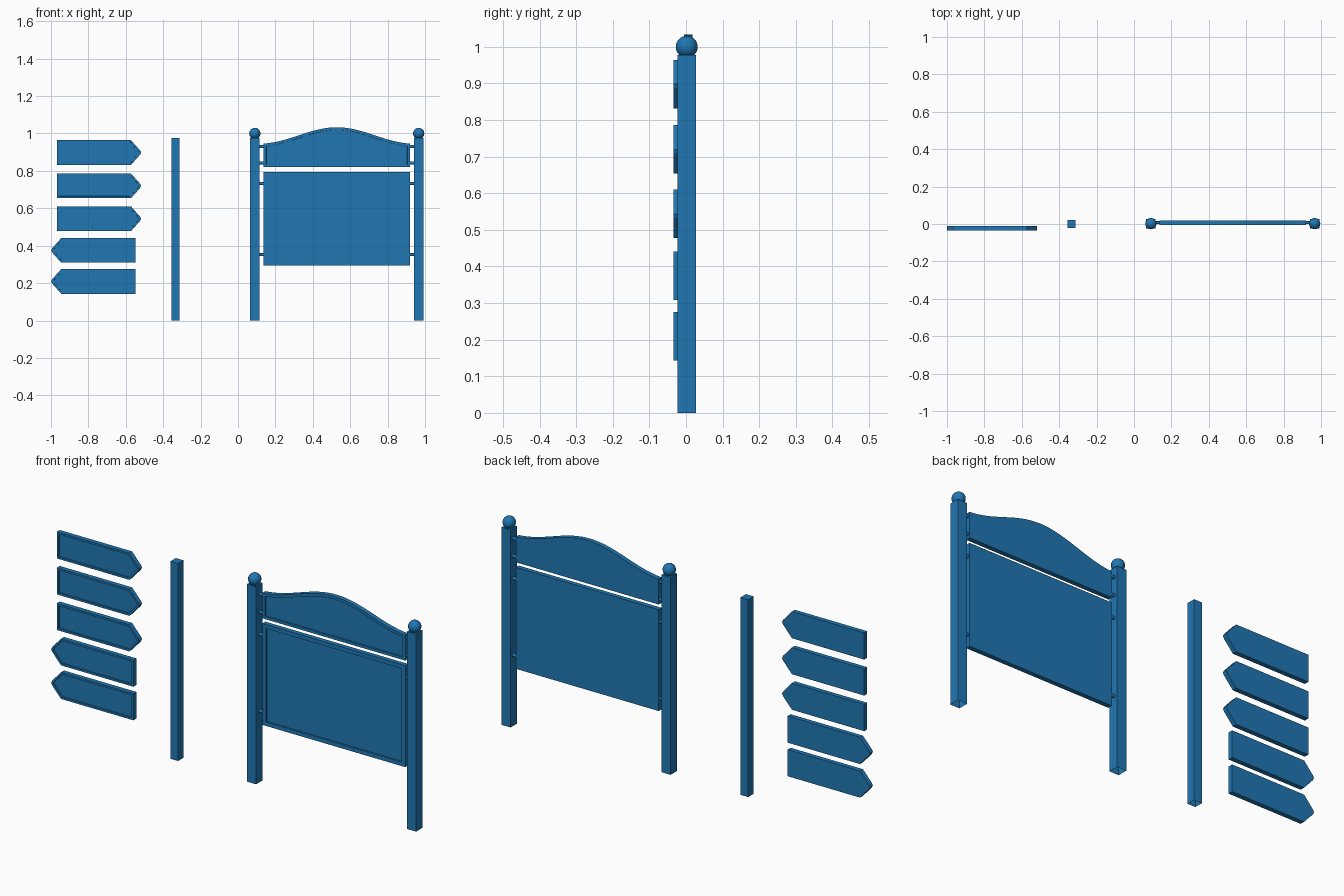
import bpy, bmesh, math

cube = bpy.data.objects.get("Cube")
if cube:
    bpy.data.objects.remove(cube, do_unlink=True)

blue = bpy.data.materials.new("sign_blue")
blue.use_nodes = True
color = (0.014, 0.184, 0.456, 1)
blue.diffuse_color = color
blue.node_tree.nodes["Principled BSDF"].inputs["Base Color"].default_value = color


def finish(name, bm):
    mesh = bpy.data.meshes.new(name)
    bm.to_mesh(mesh)
    bm.free()
    mesh.materials.append(blue)
    obj = bpy.data.objects.new(name, mesh)
    bpy.context.collection.objects.link(obj)
    return obj


def smooth(obj):
    for p in obj.data.polygons:
        p.use_smooth = len(p.vertices) <= 4


def panel(name, outline, y_front, y_back, border, depth=0.006):
    """Extruded x/z outline with a sunken field on its front."""
    bm = bmesh.new()
    front = [bm.verts.new((x, y_front, z)) for x, z in outline]
    back = [bm.verts.new((x, y_back, z)) for x, z in outline]
    face = bm.faces.new(front)
    bm.faces.new(back[::-1])
    n = len(outline)
    for i in range(n):
        j = (i + 1) % n
        bm.faces.new((front[j], front[i], back[i], back[j]))
    bmesh.ops.recalc_face_normals(bm, faces=bm.faces)
    bm.normal_update()
    bmesh.ops.inset_region(bm, faces=[face], thickness=border, use_even_offset=True)
    bm.normal_update()
    bmesh.ops.inset_region(bm, faces=[face], thickness=0.0005, depth=-depth,
                           use_even_offset=True)
    return finish(name, bm)


def post(name, x, y, width, height):
    """Square post, open underneath."""
    bm = bmesh.new()
    bmesh.ops.create_cube(bm, size=1)
    bm.normal_update()
    bmesh.ops.delete(bm, geom=[f for f in bm.faces if f.normal.z < -0.9],
                     context='FACES_ONLY')
    for v in bm.verts:
        v.co = (x + v.co.x * width, y + v.co.y * width, (v.co.z + 0.5) * height)
    return finish(name, bm)


def ball(name, x, y, z, r):
    bm = bmesh.new()
    bmesh.ops.create_uvsphere(bm, u_segments=32, v_segments=16, radius=r)
    bmesh.ops.translate(bm, verts=bm.verts, vec=(x, y, z))
    smooth(finish(name, bm))


def peg(name, x0, x1, y, z, r):
    bm = bmesh.new()
    bmesh.ops.create_cone(bm, cap_ends=True, segments=16, radius1=r, radius2=r,
                          depth=x1 - x0)
    for v in bm.verts:
        v.co = ((x0 + x1) / 2 + v.co.z, y + v.co.x, z + v.co.y)
    smooth(finish(name, bm))


# Notice board posts with ball finials and pegs
TOP = 0.977
MID, SPAN, HALF = 0.528, 0.438, 0.391
for side, s in (("right", -1), ("left", 1)):
    px = MID + s * SPAN
    post(f"board_post_{side}", px, 0.002, 0.05, TOP)
    ball(f"finial_{side}", px, 0.002, 1.0, 0.03)
    ends = sorted((MID + s * (HALF - 0.005), px - s * 0.02))
    for i, z in enumerate((0.93, 0.842, 0.732, 0.352)):
        peg(f"peg_{side}_{i + 1}", *ends, 0.007, z, 0.008)

# Main board
L, R = MID - HALF, MID + HALF
panel("main_board", [(L, 0.293), (R, 0.293), (R, 0.795), (L, 0.795)],
      -0.005, 0.018, 0.02)

# Header board with a bell-shaped top
outline = [(L, 0.82), (R, 0.82)]
STEPS = 40
for i in range(STEPS + 1):
    u = 1 - 2 * i / STEPS
    bell = 0.85 * math.cos(math.pi * u / 2) ** 2 + 0.15 * (1 - u * u)
    outline.append((MID + HALF * u, 0.946 + 0.087 * bell))
panel("header_board", outline, -0.005, 0.018, 0.014)

# Separate signpost
post("signpost", -0.334, 0.0, 0.042, TOP)

# Arrow signs: three point to +x, two to -x
H = 0.066
for i, (z, tail, d) in enumerate(((0.898, -0.968, 1), (0.72, -0.968, 1),
                                  (0.544, -0.968, 1), (0.375, -0.549, -1),
                                  (0.209, -0.549, -1))):
    shoulder, tip = tail + d * 0.396, tail + d * 0.45
    pts = [(tail, z - H), (shoulder, z - H), (tip - d * 0.005, z - 0.011),
           (tip, z), (tip - d * 0.005, z + 0.011), (shoulder, z + H), (tail, z + H)]
    panel(f"arrow_sign_{i + 1}", pts, -0.034, -0.011, 0.01)
